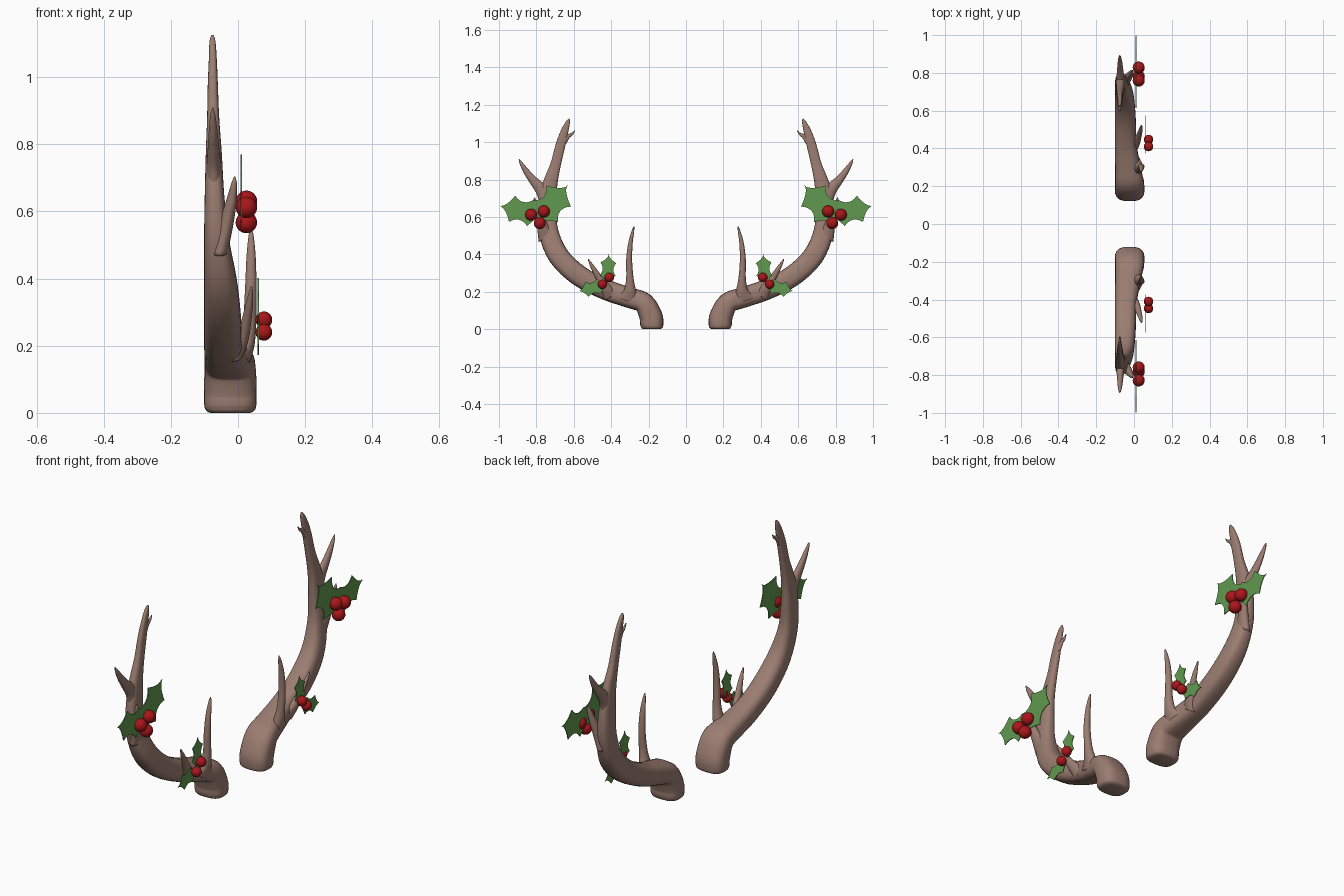
import bpy, math
from mathutils import Vector


def material(name, rgb):
    m = bpy.data.materials.new(name)
    m.diffuse_color = (*rgb, 1)
    return m


BROWN = material("antler_brown", (0.33, 0.205, 0.165))
GREEN = material("leaf_green", (0.12, 0.32, 0.08))
RED = material("berry_red", (0.40, 0.008, 0.01))


def finish(name, verts, faces, mat, smooth=True):
    # make an object and mirror it to the other side (y)
    me = bpy.data.meshes.new(name)
    me.from_pydata([tuple(v) for v in verts], [], faces)
    me.materials.append(mat)
    ob = bpy.data.objects.new(name, me)
    bpy.context.collection.objects.link(ob)
    if smooth:
        me.polygons.foreach_set("use_smooth", [True] * len(me.polygons))
    mir = ob.modifiers.new("mirror", 'MIRROR')
    mir.use_axis = (False, True, False)
    mir.use_mirror_merge = False
    return ob


def spline(rows, steps):
    # Catmull-Rom through rows of any length
    pts = [rows[0]] + rows + [rows[-1]]
    out = []
    for i in range(1, len(pts) - 2):
        for k in range(steps):
            t = k / steps
            out.append([0.5 * (2 * b + (c - a) * t + (2 * a - 5 * b + 4 * c - d) * t * t
                               + (3 * b - a - 3 * c + d) * t ** 3)
                        for a, b, c, d in zip(*pts[i - 1:i + 3])])
    out.append(list(rows[-1]))
    return out


def loft(name, rows, steps=5, sides=20, power=2.0):
    # rows: y, z, x centre, half width in the yz plane, half depth along x
    path = spline(rows, steps)
    verts, faces = [], []
    n = len(path)
    for i, (y, z, x, w, d) in enumerate(path):
        a, b = path[max(i - 1, 0)], path[min(i + 1, n - 1)]
        t = Vector((b[0] - a[0], b[1] - a[1])).normalized()
        for j in range(sides):
            g = 2 * math.pi * j / sides
            c, s = math.cos(g), math.sin(g)
            u = math.copysign(abs(c) ** (2 / power), c) * w
            v = math.copysign(abs(s) ** (2 / power), s) * d
            verts.append((x + v, y - t.y * u, z + t.x * u))
    for i in range(n - 1):
        for j in range(sides):
            k = (j + 1) % sides
            p, q = i * sides, (i + 1) * sides
            faces.append((p + j, p + k, q + k, q + j))
    faces.append(tuple(range(sides))[::-1])
    faces.append(tuple(range((n - 1) * sides, n * sides)))
    return finish(name, verts, faces, BROWN)


# main beam, from the rounded foot to the tip
loft("main_beam", [
    (0.183, 0.000, -0.023, 0.045, 0.060),
    (0.183, 0.008, -0.023, 0.057, 0.073),
    (0.183, 0.028, -0.023, 0.062, 0.078),
    (0.188, 0.070, -0.023, 0.062, 0.078),
    (0.225, 0.140, -0.024, 0.056, 0.076),
    (0.300, 0.168, -0.032, 0.055, 0.068),
    (0.430, 0.212, -0.044, 0.055, 0.057),
    (0.570, 0.285, -0.046, 0.056, 0.055),
    (0.680, 0.390, -0.052, 0.056, 0.049),
    (0.735, 0.520, -0.064, 0.053, 0.037),
    (0.742, 0.650, -0.070, 0.050, 0.029),
    (0.728, 0.770, -0.072, 0.040, 0.024),
    (0.697, 0.880, -0.074, 0.028, 0.018),
    (0.672, 0.980, -0.075, 0.026, 0.015),
    (0.652, 1.050, -0.075, 0.021, 0.012),
    (0.632, 1.105, -0.076, 0.012, 0.009),
    (0.625, 1.125, -0.076, 0.003, 0.003)], 4, 24, 2.8)

# tines
loft("brow_tine", [
    (0.315, 0.150, 0.000, 0.065, 0.035),
    (0.300, 0.200, 0.022, 0.035, 0.027),
    (0.300, 0.270, 0.034, 0.020, 0.020),
    (0.304, 0.370, 0.038, 0.016, 0.017),
    (0.297, 0.460, 0.039, 0.012, 0.014),
    (0.284, 0.525, 0.039, 0.007, 0.008),
    (0.278, 0.550, 0.039, 0.002, 0.002)])
loft("lower_tine", [
    (0.400, 0.175, -0.010, 0.040, 0.025),
    (0.430, 0.220, 0.012, 0.028, 0.020),
    (0.465, 0.275, 0.025, 0.018, 0.015),
    (0.495, 0.325, 0.034, 0.012, 0.011),
    (0.518, 0.365, 0.039, 0.005, 0.005),
    (0.523, 0.376, 0.040, 0.002, 0.002)])
loft("upper_tine", [
    (0.745, 0.480, -0.055, 0.045, 0.025),
    (0.770, 0.560, -0.036, 0.028, 0.022),
    (0.792, 0.630, -0.020, 0.018, 0.016),
    (0.806, 0.680, -0.012, 0.010, 0.009),
    (0.811, 0.704, -0.010, 0.002, 0.002)])
loft("outer_tine", [
    (0.735, 0.660, -0.071, 0.045, 0.026),
    (0.765, 0.735, -0.072, 0.036, 0.022),
    (0.812, 0.790, -0.073, 0.024, 0.017),
    (0.850, 0.838, -0.074, 0.017, 0.013),
    (0.880, 0.885, -0.075, 0.009, 0.008),
    (0.893, 0.908, -0.075, 0.002, 0.002)])
loft("tip_prong", [
    (0.656, 1.000, -0.075, 0.018, 0.012),
    (0.632, 1.030, -0.075, 0.012, 0.009),
    (0.610, 1.043, -0.075, 0.007, 0.006),
    (0.594, 1.062, -0.075, 0.002, 0.002)])

# holly leaves: spiny outline with hollow arcs between the spines
SPINES = [(0, 0.06), (0.22, 0.40), (0.68, 0.40), (1, 0)]
HOLLOW = [0.03, 0.13, 0.10]


def leaf(name, x, base, tip, width):
    base, tip = Vector(base), Vector(tip)
    along = tip - base
    side = Vector((-along.y, along.x)) * width
    half = []
    for (a, b), h in zip(zip(SPINES, SPINES[1:]), HOLLOW):
        for k in range(6):
            t = k / 6
            half.append((a[0] + (b[0] - a[0]) * t,
                         a[1] + (b[1] - a[1]) * t - h * 4 * t * (1 - t)))
    outline = half + [(1, 0)]
    verts, faces = [], []
    for u, v in outline:
        for s in (v, 0, -v):
            p = base + along * u + side * s
            verts.append((x, p.x, p.y))
    for i in range(len(outline) - 1):
        for c in (0, 1):
            p = i * 3 + c
            faces.append((p, p + 1, p + 4, p + 3))
    ob = finish(name, verts, faces, GREEN, False)
    sol = ob.modifiers.new("thickness", 'SOLIDIFY')
    sol.thickness = 0.004
    sol.offset = 0


leaf("large_leaf_inner", 0.010, (0.785, 0.590), (0.632, 0.770), 0.92)
leaf("large_leaf_outer", 0.010, (0.785, 0.610), (0.998, 0.660), 0.82)
leaf("small_leaf_top", 0.060, (0.420, 0.255), (0.413, 0.402), 0.72)
leaf("small_leaf_side", 0.060, (0.435, 0.235), (0.575, 0.203), 0.72)


# berries
def berry(name, x, y, z, r):
    bpy.ops.mesh.primitive_uv_sphere_add(segments=24, ring_count=14, radius=r)
    tmp = bpy.context.object
    verts = [v.co + Vector((x, y, z)) for v in tmp.data.vertices]
    faces = [tuple(p.vertices) for p in tmp.data.polygons]
    bpy.data.objects.remove(tmp)
    finish(name, verts, faces, RED)


for i, (y, z) in enumerate([(0.828, 0.612), (0.760, 0.630), (0.782, 0.567)]):
    berry(f"large_berry_{i + 1}", 0.025, y, z, 0.032)
for i, (y, z) in enumerate([(0.447, 0.240), (0.410, 0.277)]):
    berry(f"small_berry_{i + 1}", 0.077, y, z, 0.025)
